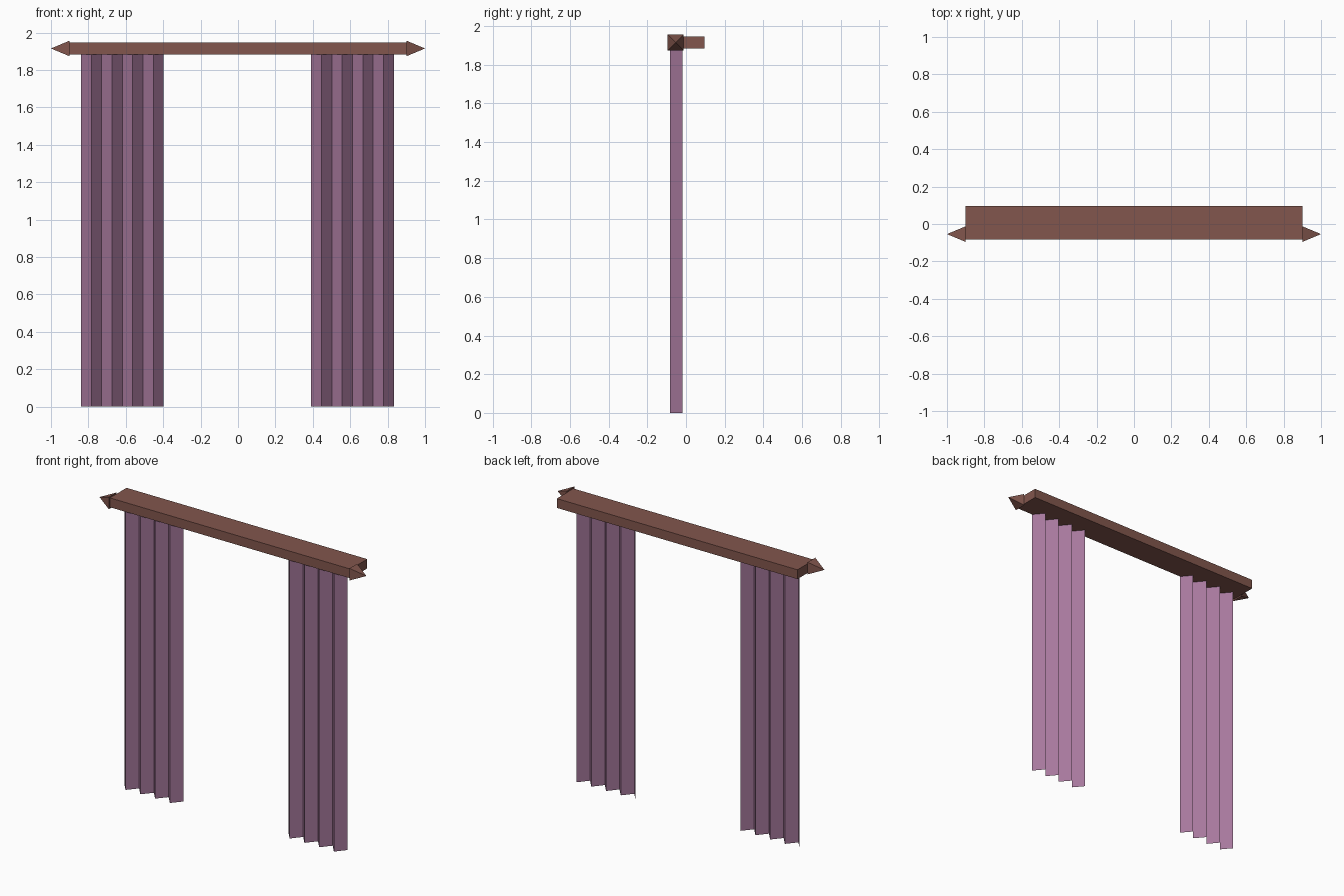
import bpy, bmesh

if "Cube" in bpy.data.objects:
    bpy.data.objects.remove(bpy.data.objects["Cube"])


def material(name, rgb):
    m = bpy.data.materials.new(name)
    lin = [((c / 255 + 0.055) / 1.055) ** 2.4 for c in rgb]
    m.diffuse_color = (*lin, 1)
    m.use_nodes = True
    m.node_tree.nodes["Principled BSDF"].inputs["Base Color"].default_value = m.diffuse_color
    return m


WOOD = material("dark wood", (130, 86, 77))
CLOTH = material("mauve cloth", (166, 120, 156))


def mesh_object(name, verts, faces, mat, closed=True):
    me = bpy.data.meshes.new(name)
    me.from_pydata(verts, [], faces)
    if closed:
        bm = bmesh.new()
        bm.from_mesh(me)
        bmesh.ops.recalc_face_normals(bm, faces=bm.faces)
        bm.to_mesh(me)
        bm.free()
    me.materials.append(mat)
    ob = bpy.data.objects.new(name, me)
    bpy.context.collection.objects.link(ob)
    return ob


# Wooden rail board
bpy.ops.mesh.primitive_cube_add(size=1, location=(0, 0.006, 1.915))
rail = bpy.context.object
rail.name = "rail_board"
rail.scale = (1.804, 0.178, 0.063)
rail.data.materials.append(WOOD)

# Four-sided pointed finials at both ends
for side, label in ((-1, "left"), (1, "right")):
    xb, cy, cz, r = 0.902 * side, -0.054, 1.915, 0.041
    base = [(xb, cy + r * a, cz + r * b) for a, b in ((-1, -1), (1, -1), (1, 1), (-1, 1))]
    mesh_object("finial_" + label, base + [(side, cy, cz)],
                [(0, 1, 2, 3)] + [(i, (i + 1) % 4, 4) for i in range(4)], WOOD)

# Pleated curtains: open zigzag sheets hanging from the rail
for label, x0 in (("left", -0.839), ("right", 0.391)):
    pleats, width = 8, 0.442
    verts = []
    for i in range(pleats + 1):
        x = x0 + width * i / pleats
        y = -0.084 if i % 2 else -0.018
        verts += [(x, y, 0), (x, y, 1.884)]
    faces = [(2 * i, 2 * i + 2, 2 * i + 3, 2 * i + 1) for i in range(pleats)]
    mesh_object("curtain_" + label, verts, faces, CLOTH, closed=False)
